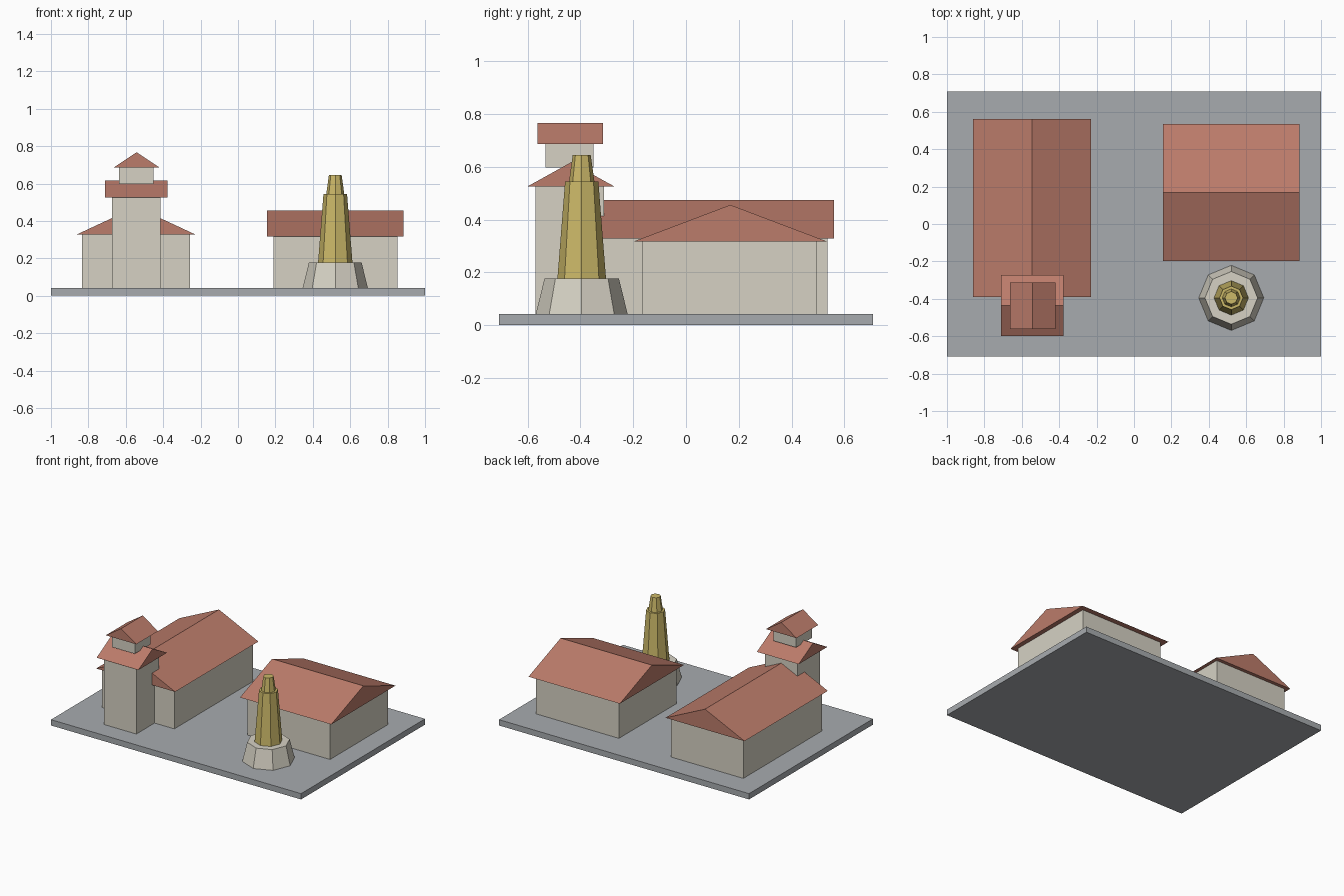
import bpy
import bmesh
from math import pi
from mathutils import Matrix

cube = bpy.data.objects.get("Cube")
if cube:
    bpy.data.objects.remove(cube)


def material(name, rgb):
    mat = bpy.data.materials.new(name)
    mat.use_nodes = True
    mat.diffuse_color = (*rgb, 1)
    mat.node_tree.nodes["Principled BSDF"].inputs["Base Color"].default_value = (*rgb, 1)
    return mat


PAVING = material("grey paving", (0.39, 0.41, 0.43))
STONE = material("cream stone", (0.67, 0.64, 0.55))
TILE = material("terracotta tile", (0.50, 0.20, 0.145))
GOLD = material("gold", (0.60, 0.48, 0.14))


def finish(name, bm, mat):
    bmesh.ops.recalc_face_normals(bm, faces=bm.faces)
    mesh = bpy.data.meshes.new(name)
    bm.to_mesh(mesh)
    bm.free()
    mesh.materials.append(mat)
    obj = bpy.data.objects.new(name, mesh)
    bpy.context.collection.objects.link(obj)
    return obj


def box(name, x, y, half_x, half_y, low, high, mat):
    bm = bmesh.new()
    fit = Matrix.Translation((x, y, (low + high) / 2)) @ Matrix.Diagonal(
        (2 * half_x, 2 * half_y, high - low, 1))
    bmesh.ops.create_cube(bm, size=1, matrix=fit)
    return finish(name, bm, mat)


def gable_roof(name, x, y, half_x, half_y, eave, ridge, ridge_axis):
    """Solid triangular prism with its ridge along the given axis."""
    bm = bmesh.new()
    span, run = (half_x, half_y) if ridge_axis == "y" else (half_y, half_x)
    ends = []
    for along in (-run, run):
        profile = [(-span, eave), (span, eave), (0, ridge)]
        ends.append([
            bm.verts.new((x + a, y + along, z) if ridge_axis == "y" else (x + along, y + a, z))
            for a, z in profile])
    for end in ends:
        bm.faces.new(end)
    for i in range(3):
        j = (i + 1) % 3
        bm.faces.new((ends[0][i], ends[0][j], ends[1][j], ends[1][i]))
    return finish(name, bm, TILE)


def octagon_taper(name, x, y, r_low, r_high, low, high, mat):
    bm = bmesh.new()
    # Corners lie on the x and y axes
    bmesh.ops.create_cone(bm, cap_ends=True, segments=8, radius1=r_low,
                          radius2=r_high, depth=high - low,
                          matrix=Matrix.Translation((x, y, (low + high) / 2))
                          @ Matrix.Rotation(pi / 2, 4, "Z"))
    return finish(name, bm, mat)


GROUND = 0.042

# Paved base
box("base", 0, 0, 1, 0.708, 0, GROUND, PAVING)

# Long hall, ridge running front to back
box("long_hall_walls", -0.545, 0.087, 0.289, 0.449, GROUND, 0.328, STONE)
gable_roof("long_hall_roof", -0.545, 0.085, 0.316, 0.476, 0.328, 0.475, "y")

# Tower at the front of the long hall, with a small lantern on top
box("tower_walls", -0.544, -0.44, 0.13, 0.13, GROUND, 0.526, STONE)
gable_roof("tower_roof", -0.544, -0.436, 0.167, 0.164, 0.526, 0.617, "x")
box("lantern_walls", -0.544, -0.441, 0.091, 0.091, 0.597, 0.687, STONE)
gable_roof("lantern_roof", -0.542, -0.438, 0.122, 0.124, 0.686, 0.767, "y")

# Side hall, ridge running left to right
box("side_hall_walls", 0.521, 0.165, 0.331, 0.33, GROUND, 0.317, STONE)
gable_roof("side_hall_roof", 0.52, 0.168, 0.365, 0.367, 0.317, 0.456, "x")

# Octagonal monument
octagon_taper("monument_pedestal", 0.52, -0.395, 0.174, 0.141, GROUND, 0.177, STONE)
octagon_taper("monument_shaft", 0.52, -0.395, 0.092, 0.063, 0.177, 0.545, GOLD)
octagon_taper("monument_top", 0.52, -0.395, 0.048, 0.034, 0.545, 0.645, GOLD)
